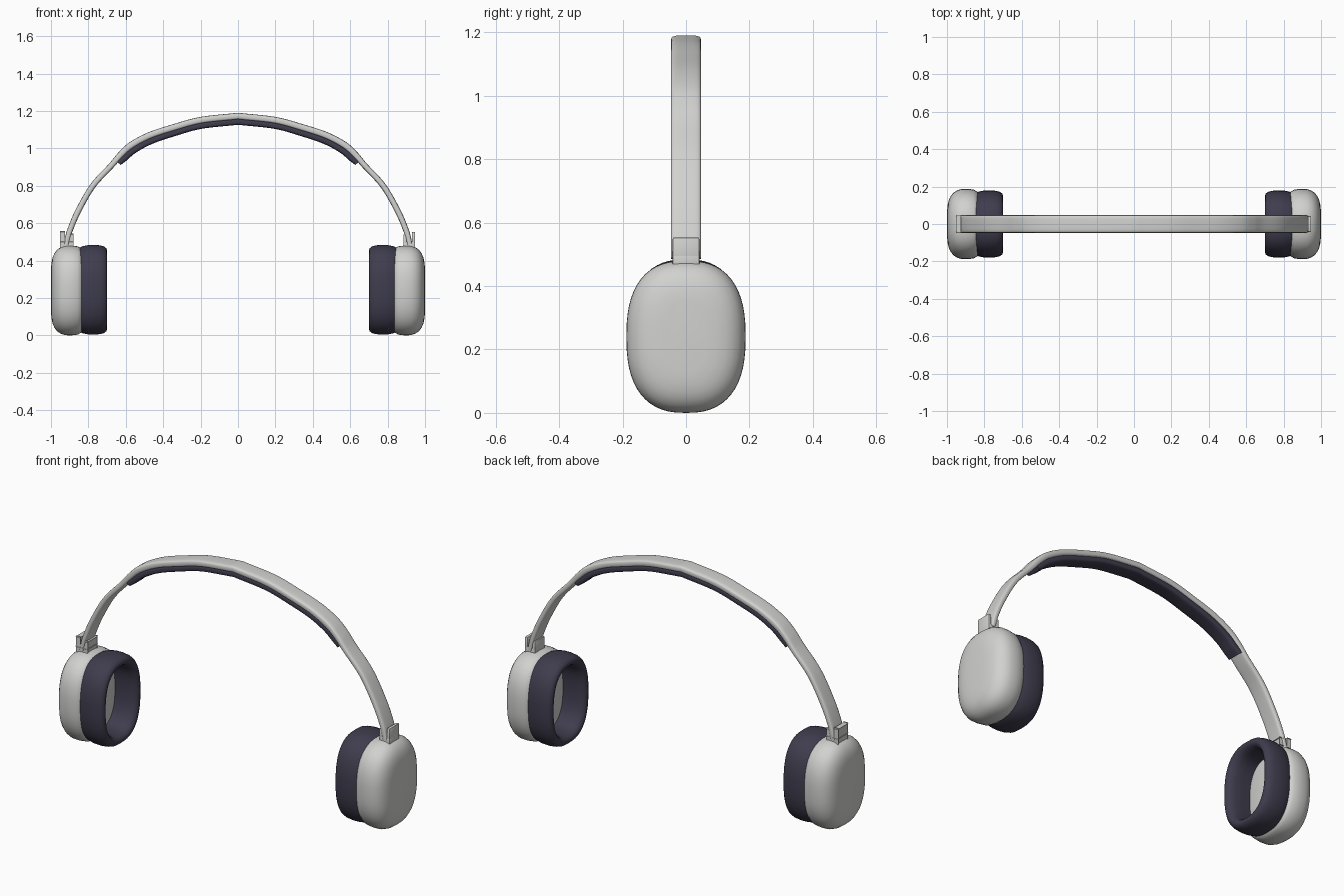
import bpy
import bmesh
import math
from mathutils import Vector

default = bpy.data.objects.get("Cube")
if default:
    bpy.data.objects.remove(default, do_unlink=True)


def make_material(name, color):
    mat = bpy.data.materials.new(name)
    mat.use_nodes = True
    mat.diffuse_color = color
    bsdf = next(n for n in mat.node_tree.nodes if n.type == "BSDF_PRINCIPLED")
    bsdf.inputs["Base Color"].default_value = color
    bsdf.inputs["Roughness"].default_value = 0.6
    return mat


SHELL = make_material("light grey shell", (0.64, 0.64, 0.63, 1))
PADDING = make_material("dark violet padding", (0.05, 0.046, 0.075, 1))


def finish(name, bm, mat, angle=40):
    bmesh.ops.recalc_face_normals(bm, faces=bm.faces)
    mesh = bpy.data.meshes.new(name)
    bm.to_mesh(mesh)
    bm.free()
    mesh.materials.append(mat)
    obj = bpy.data.objects.new(name, mesh)
    bpy.context.collection.objects.link(obj)
    bpy.ops.object.select_all(action="DESELECT")
    obj.select_set(True)
    bpy.context.view_layer.objects.active = obj
    bpy.ops.object.shade_smooth_by_angle(angle=math.radians(angle))
    return obj


def superellipse(a, b, power, count):
    pts = []
    for i in range(count):
        t = 2 * math.pi * i / count
        c, s = math.cos(t), math.sin(t)
        pts.append((math.copysign(abs(c) ** (2 / power), c) * a,
                    math.copysign(abs(s) ** (2 / power), s) * b))
    return pts


def loft(rings, closed=False):
    """Skin a list of point rings; cap the ends or join them into a loop."""
    bm = bmesh.new()
    loops = [[bm.verts.new(p) for p in ring] for ring in rings]
    pairs = list(zip(loops, loops[1:]))
    if closed:
        pairs.append((loops[-1], loops[0]))
    else:
        bm.faces.new(loops[0])
        bm.faces.new(loops[-1])
    n = len(loops[0])
    for a, b in pairs:
        for i in range(n):
            j = (i + 1) % n
            bm.faces.new((a[i], a[j], b[j], b[i]))
    return bm


def smooth_path(keys, steps):
    """Catmull-Rom interpolation through the key points."""
    keys = [Vector(k) for k in keys]
    ext = [2 * keys[0] - keys[1]] + keys + [2 * keys[-1] - keys[-2]]
    out = []
    for p0, p1, p2, p3 in zip(ext, ext[1:], ext[2:], ext[3:]):
        for s in range(steps):
            t = s / steps
            out.append(0.5 * (2 * p1 + (p2 - p0) * t
                              + (2 * p0 - 5 * p1 + 4 * p2 - p3) * t ** 2
                              + (3 * p1 - p0 - 3 * p2 + p3) * t ** 3))
    return out + [keys[-1]]


def ear_rings(side, profile, half_y, half_z, center_z):
    """Oval rings across the ear from (x, inset) pairs."""
    return [[(side * x, y, z + center_z) for y, z in
             superellipse(half_y - inset, half_z - inset, 2.5, 56)]
            for x, inset in profile]


def sweep_band(half, width, power):
    """Sweep a rounded bar along a mirrored arch of (x, top z, thickness)."""
    path = [Vector((-p.x, p.y, p.z)) for p in reversed(half[1:])] + half
    rings = []
    for i, p in enumerate(path):
        a, b = path[max(i - 1, 0)], path[min(i + 1, len(path) - 1)]
        tangent = Vector((b.x - a.x, b.y - a.y)).normalized()
        nx, nz = -tangent.y, tangent.x
        rings.append([(p.x + nx * (v - p.z / 2), y, p.y + nz * (v - p.z / 2))
                      for y, v in superellipse(width / 2, p.z / 2, power, 28)])
    return loft(rings)


# Headband: thicker over the top, slim down both arms
band_keys = [(0, 1.19, 0.036), (0.2, 1.168, 0.036), (0.35, 1.128, 0.036),
             (0.48, 1.085, 0.036), (0.58, 1.032, 0.036), (0.64, 0.977, 0.034),
             (0.69, 0.917, 0.031), (0.79, 0.807, 0.031), (0.87, 0.668, 0.031),
             (0.915, 0.56, 0.03), (0.932, 0.49, 0.028)]
finish("headband", sweep_band(smooth_path(band_keys, 6), 0.094, 4), SHELL, 50)

# Soft pad hugging the underside of the top arch
pad_keys = [(0, 1.16, 0.034), (0.2, 1.138, 0.034), (0.34, 1.1, 0.034),
            (0.47, 1.056, 0.034), (0.565, 1.005, 0.034), (0.62, 0.959, 0.034),
            (0.648, 0.93, 0.028)]
finish("headband_pad", sweep_band(smooth_path(pad_keys, 6), 0.084, 4),
       PADDING, 50)

CUP = [(0.83, 0.03), (0.838, 0.015), (0.857, 0.004), (0.89, 0), (0.925, 0.001),
       (0.95, 0.01), (0.968, 0.023), (0.982, 0.042), (0.991, 0.063),
       (0.997, 0.09), (1.0, 0.125)]
CUSHION = [(0.85, 0.016), (0.83, 0.007), (0.8, 0.001), (0.765, 0), (0.735, 0.003),
           (0.715, 0.009), (0.704, 0.018), (0.7, 0.029), (0.704, 0.041),
           (0.716, 0.051), (0.74, 0.058), (0.78, 0.06), (0.85, 0.058)]


def box(name, side, x0, x1, z0, z1):
    bm = bmesh.new()
    bmesh.ops.create_cube(bm, size=1)
    for v in bm.verts:
        v.co = (side * (x0 + (v.co.x + 0.5) * (x1 - x0)), v.co.y * 0.084,
                z0 + (v.co.z + 0.5) * (z1 - z0))
    bmesh.ops.bevel(bm, geom=bm.edges[:], offset=0.005, segments=2,
                    profile=0.5, affect="EDGES")
    finish(name, bm, SHELL)


for label, side in (("left", 1), ("right", -1)):
    finish(label + "_ear_cup",
           loft(ear_rings(side, CUP, 0.188, 0.24, 0.24)), SHELL, 60)
    finish(label + "_ear_cushion",
           loft(ear_rings(side, CUSHION, 0.18, 0.24, 0.244), True), PADDING, 60)
    # Forked bracket holding the arm
    box(label + "_bracket_base", side, 0.884, 0.947, 0.455, 0.5)
    box(label + "_bracket_outer_plate", side, 0.93, 0.947, 0.46, 0.553)
    box(label + "_bracket_inner_plate", side, 0.884, 0.903, 0.46, 0.54)
